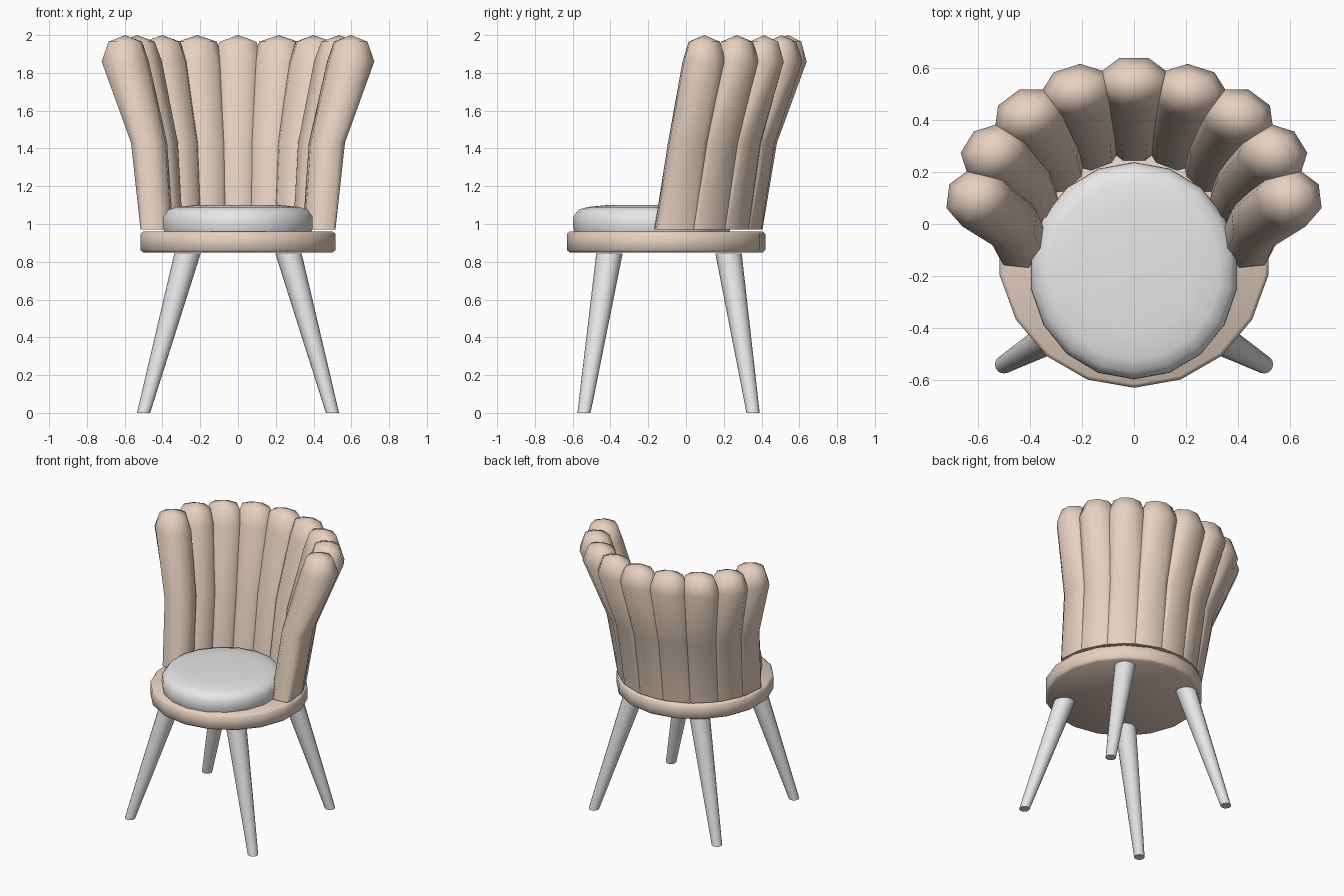
import bpy, bmesh
from math import sin, cos, pi, radians

cube = bpy.data.objects.get("Cube")
if cube:
    bpy.data.objects.remove(cube, do_unlink=True)


def material(name, color):
    mat = bpy.data.materials.new(name)
    mat.use_nodes = True
    mat.diffuse_color = color
    mat.node_tree.nodes["Principled BSDF"].inputs["Base Color"].default_value = color
    return mat


beige = material("beige fabric", (0.8, 0.64, 0.53, 1))
white = material("soft white", (0.8, 0.8, 0.8, 1))


def loft(name, rings, mat, tip=None, smooth=60):
    """Skin a stack of rings, closing the ends with caps or a tip point."""
    bm = bmesh.new()
    loops = [[bm.verts.new(p) for p in ring] for ring in rings]
    n = len(loops[0])
    for low, high in zip(loops, loops[1:]):
        for i in range(n):
            j = (i + 1) % n
            bm.faces.new((low[i], low[j], high[j], high[i]))
    bm.faces.new(loops[0][::-1])
    if tip:
        top = bm.verts.new(tip)
        for i in range(n):
            bm.faces.new((loops[-1][i], loops[-1][(i + 1) % n], top))
    else:
        bm.faces.new(loops[-1])
    bmesh.ops.recalc_face_normals(bm, faces=bm.faces)
    mesh = bpy.data.meshes.new(name)
    bm.to_mesh(mesh)
    bm.free()
    mesh.materials.append(mat)
    obj = bpy.data.objects.new(name, mesh)
    bpy.context.collection.objects.link(obj)
    bpy.ops.object.select_all(action="DESELECT")
    obj.select_set(True)
    bpy.context.view_layer.objects.active = obj
    bpy.ops.object.shade_smooth_by_angle(angle=radians(smooth))
    return obj


def ring(x, y, z, r, sides, stretch=1.0):
    """Level circle with its first corner at the front."""
    steps = [2 * pi * i / sides - pi / 2 for i in range(sides)]
    return [(x + r * cos(a), y + r * stretch * sin(a), z) for a in steps]


# Round seat base with softened rims
base_profile = [(0.51, 0.85), (0.525, 0.862), (0.525, 0.948), (0.51, 0.96)]
loft("seat_base", [ring(0, -0.105, z, r, 18) for r, z in base_profile], beige)

# Padded seat cushion
pad_profile = [(0.395, 0.96), (0.402, 0.985), (0.4, 1.04), (0.375, 1.075),
               (0.33, 1.09), (0.23, 1.1)]
loft("seat_cushion", [ring(0, -0.18, z, r, 18, 1.04) for r, z in pad_profile], white)

# Tapered, splayed legs
for side, x in (("left", 1), ("right", -1)):
    for end, top_y, foot_y in (("front", -0.405, -0.54), ("back", 0.225, 0.355)):
        loft(f"{end}_{side}_leg",
             [ring(x * 0.5, foot_y, 0, 0.035, 16),
              ring(x * 0.267, top_y, 0.845, 0.07, 16)], white)

# Fanned backrest channels. Each level: height, arc radius, arc depth scale,
# arc centre y, half thickness, half width, squareness of the outer corners
levels = [(0.97, 0.43, 1.0, -0.105, 0.08, 0.105, 0.8),
          (1.43, 0.472, 0.91, -0.03, 0.09, 0.118, 0.6),
          (1.86, 0.6, 0.825, 0.045, 0.12, 0.135, 0.41),
          (1.965, 0.6, 0.825, 0.045, 0.085, 0.097, 0.41)]


def place(angle, radius, across, depth, centre):
    x = radius * cos(angle) - across * sin(angle)
    y = radius * sin(angle) + across * cos(angle)
    return x, y * depth + centre


def channel_ring(angle, level):
    z, radius, depth, centre, thick, wide, square = level
    half = [(-1, 0.41), (-0.41, 1), (square, 1), (1, square)]
    section = [(u, -v) for u, v in half] + [(u, v) for u, v in reversed(half)]
    return [(*place(angle, radius + u * thick, v * wide, depth, centre), z)
            for u, v in section]


for i in range(9):
    angle = radians(6 + 21 * i)
    _, radius, depth, centre, *_ = levels[-1]
    tip = (*place(angle, radius, 0, depth, centre), 2.0)
    loft(f"backrest_channel_{i + 1}", [channel_ring(angle, lv) for lv in levels],
         beige, tip)
